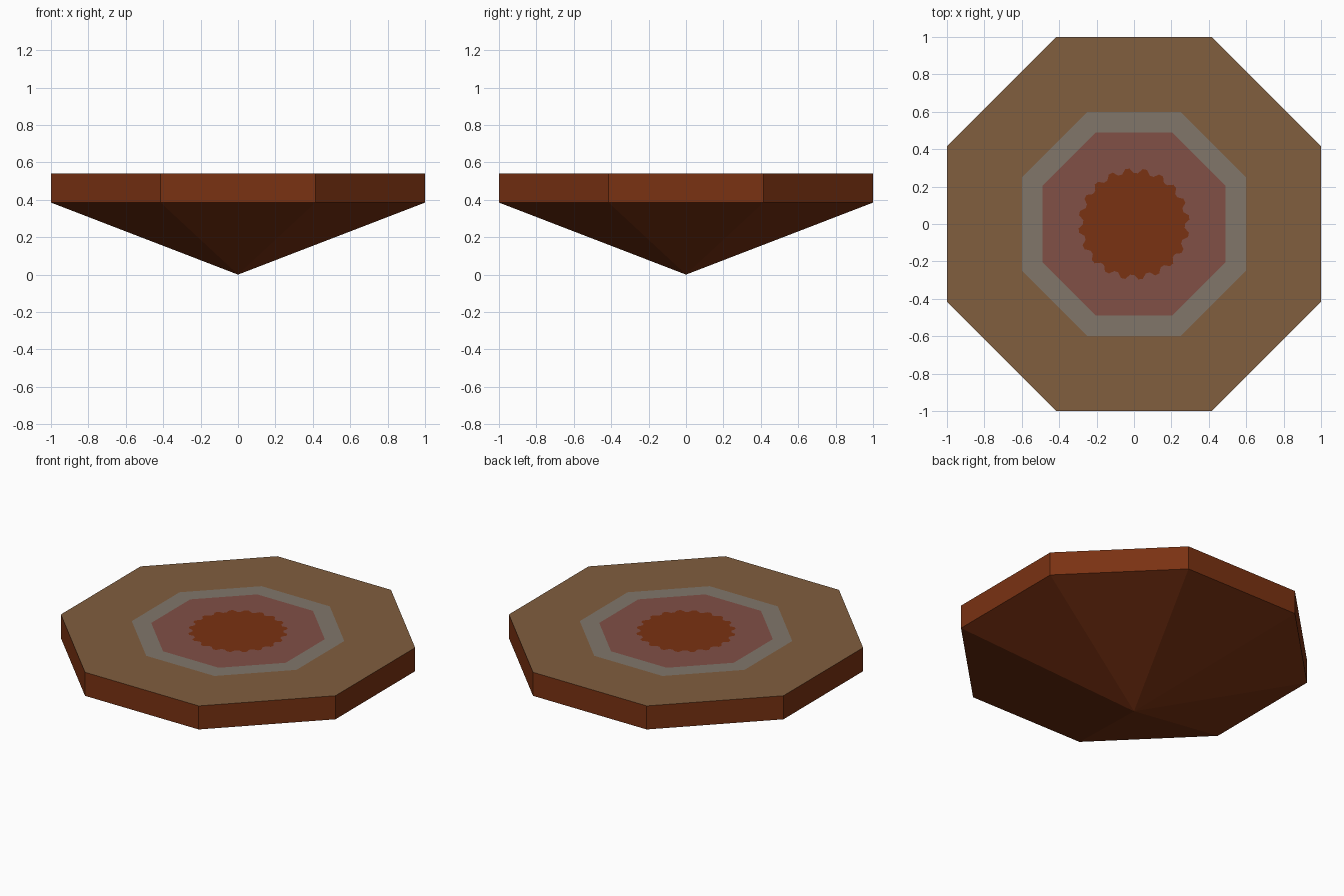
import bpy, bmesh, math

if "Cube" in bpy.data.objects:
    bpy.data.objects.remove(bpy.data.objects["Cube"])

def srgb(*c):
    lin = [((v / 255 + 0.055) / 1.055) ** 2.4 for v in c]
    return (*lin, 1)

def material(name, col):
    m = bpy.data.materials.new(name)
    m.diffuse_color = col
    m.use_nodes = True
    m.node_tree.nodes["Principled BSDF"].inputs["Base Color"].default_value = m.diffuse_color
    return m

mats = [material("rust_brown", srgb(122, 50, 18)),
        material("tan_brown", srgb(129, 94, 62)),
        material("warm_grey", srgb(129, 118, 106)),
        material("dusty_red", srgb(129, 80, 70))]

TOP, RIM, SIDES, STEPS = 0.54, 0.385, 8, 10
bm = bmesh.new()

def point(r, deg, z):
    a = math.radians(deg)
    return bm.verts.new((r * math.cos(a), r * math.sin(a), z))

def octagon(apothem, z):
    r = apothem / math.cos(math.pi / SIDES)
    return [point(r, 22.5 + 45 * i, z) for i in range(SIDES)]

def face(verts, mat):
    bm.faces.new(verts).material_index = mat

def band(outer, inner, mat):
    for i in range(SIDES):
        j = (i + 1) % SIDES
        face((outer[i], outer[j], inner[j], inner[i]), mat)

# Underside point, rim wall and the concentric top octagons
apex = bm.verts.new((0, 0, 0))
low = octagon(1.0, RIM)
high = octagon(1.0, TOP)
grey = octagon(0.60, TOP)
red = octagon(0.49, TOP)
for i in range(SIDES):
    face((apex, low[(i + 1) % SIDES], low[i]), 0)
band(low, high, 0)
band(high, grey, 1)
band(grey, red, 2)

# Toothed centre patch, joined to the red octagon
n = SIDES * STEPS
gear = [point(0.297 if i % 4 < 2 else 0.272, 22.5 + 360 * i / n, TOP) for i in range(n)]
for i in range(SIDES):
    inner = [gear[(i * STEPS + k) % n] for k in range(STEPS, -1, -1)]
    face([red[i], red[(i + 1) % SIDES]] + inner, 3)
centre = bm.verts.new((0, 0, TOP))
for i in range(n):
    face((centre, gear[i], gear[(i + 1) % n]), 0)

bmesh.ops.recalc_face_normals(bm, faces=bm.faces)
mesh = bpy.data.meshes.new("octagonal_platform")
bm.to_mesh(mesh)
bm.free()
for m in mats:
    mesh.materials.append(m)
bpy.context.collection.objects.link(bpy.data.objects.new("octagonal_platform", mesh))
